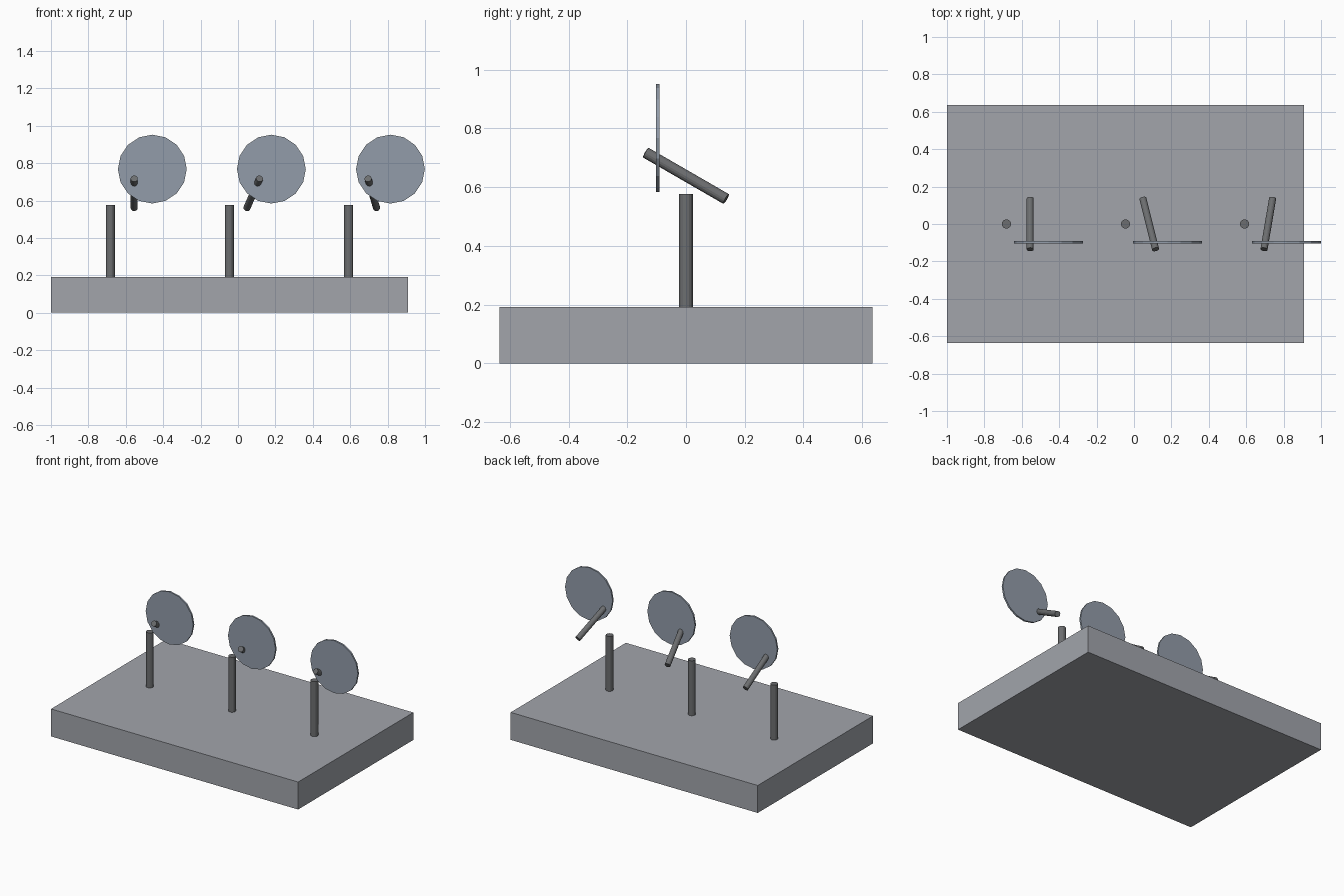
import bpy
from mathutils import Vector

if "Cube" in bpy.data.objects:
    bpy.data.objects.remove(bpy.data.objects["Cube"])


def mat(name, r, g, b):
    m = bpy.data.materials.new(name)
    m.diffuse_color = (r, g, b, 1)
    m.use_nodes = True
    m.node_tree.nodes["Principled BSDF"].inputs["Base Color"].default_value = m.diffuse_color
    return m


slab_grey = mat("slab_grey", 0.36, 0.375, 0.41)
disc_grey = mat("disc_grey", 0.29, 0.335, 0.40)
dark_metal = mat("dark_metal", 0.15, 0.155, 0.16)


def rod(name, a, b, radius, material, sides=16):
    """Flat-sided cylinder between two points."""
    a, b = Vector(a), Vector(b)
    d = b - a
    bpy.ops.mesh.primitive_cylinder_add(vertices=sides, radius=radius, depth=d.length,
                                        location=(a + b) / 2)
    o = bpy.context.object
    o.name = name
    o.rotation_euler = d.to_track_quat('Z', 'Y').to_euler()
    o.data.materials.append(material)
    return o


# Base slab
bpy.ops.mesh.primitive_cube_add(size=1, location=(-0.045, 0, 0.096))
base = bpy.context.object
base.name = "base"
base.scale = (1.91, 1.272, 0.192)
base.data.materials.append(slab_grey)

# Three stations: post, round target disc, slanted lever with its own sideways lean
for i, lean in enumerate((0.0, -0.034, 0.023)):
    x = -0.682 + 0.6365 * i
    rod(f"post_{i + 1}", (x, 0, 0.19), (x, 0, 0.576), 0.0245, dark_metal)
    rod(f"disc_{i + 1}", (x + 0.224, -0.091, 0.768), (x + 0.224, -0.103, 0.768), 0.184, disc_grey)
    xm = x + 0.127
    rod(f"lever_{i + 1}", (xm - lean, -0.136, 0.717), (xm + lean, 0.136, 0.56), 0.019, dark_metal)
